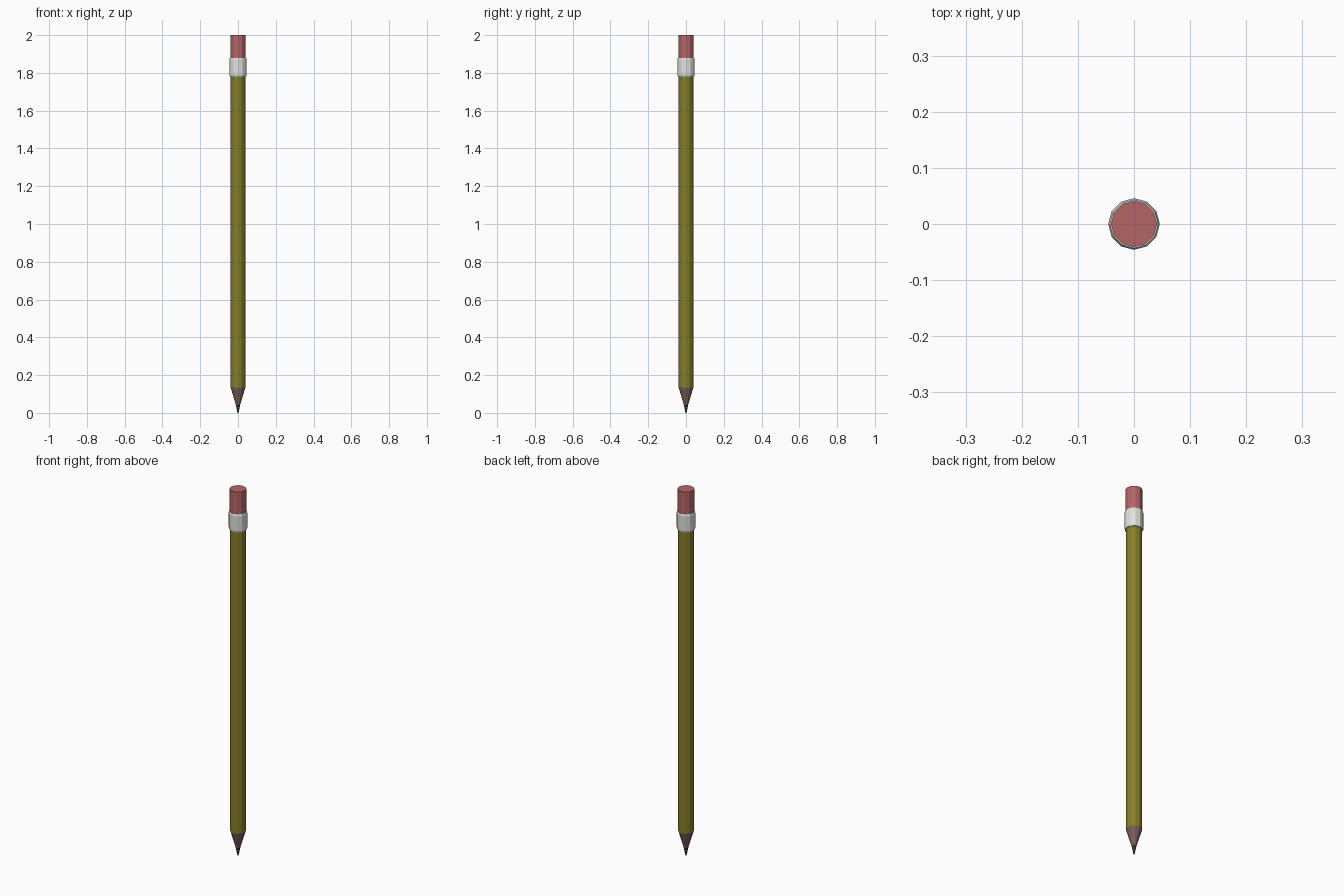
import bpy, bmesh, math

if "Cube" in bpy.data.objects:
    bpy.data.objects.remove(bpy.data.objects["Cube"])

SIDES = 12


def material(name, rgb):
    m = bpy.data.materials.new(name)
    m.diffuse_color = (*rgb, 1)
    m.use_nodes = True
    m.node_tree.nodes["Principled BSDF"].inputs["Base Color"].default_value = m.diffuse_color
    return m


def lathe(name, profile, mat):
    """Turn a (radius, z) profile, bottom to top, into a capped faceted solid."""
    bm = bmesh.new()
    rings = []
    for r, z in profile:
        rings.append([bm.verts.new((r * math.cos(math.tau * i / SIDES),
                                    r * math.sin(math.tau * i / SIDES), z))
                      for i in range(SIDES)])
    for low, high in zip(rings, rings[1:]):
        for i in range(SIDES):
            j = (i + 1) % SIDES
            bm.faces.new((low[i], low[j], high[j], high[i]))
    bm.faces.new(rings[0][::-1])
    bm.faces.new(rings[-1])
    mesh = bpy.data.meshes.new(name)
    bm.to_mesh(mesh)
    bm.free()
    mesh.materials.append(mat)
    ob = bpy.data.objects.new(name, mesh)
    bpy.context.collection.objects.link(ob)
    return ob


yellow = material("olive_paint", (0.24, 0.21, 0.02))
pink = material("eraser_pink", (0.46, 0.13, 0.13))
metal = material("pale_metal", (0.75, 0.75, 0.72))
wood = material("bare_wood", (0.19, 0.11, 0.10))
graphite = material("graphite", (0.035, 0.035, 0.035))

# Graphite point and sharpened wood
lathe("lead_tip", [(0.003, 0), (0.012, 0.045)], graphite)
lathe("wood_cone", [(0.012, 0.045), (0.039, 0.135)], wood)
# Painted shaft
lathe("shaft", [(0.039, 0.135), (0.039, 1.80)], yellow)
# Metal band with slightly bevelled rims
lathe("ferrule", [(0.043, 1.78), (0.046, 1.79), (0.046, 1.87), (0.043, 1.88)], metal)
# Eraser
lathe("eraser", [(0.041, 1.86), (0.041, 2.0)], pink)
